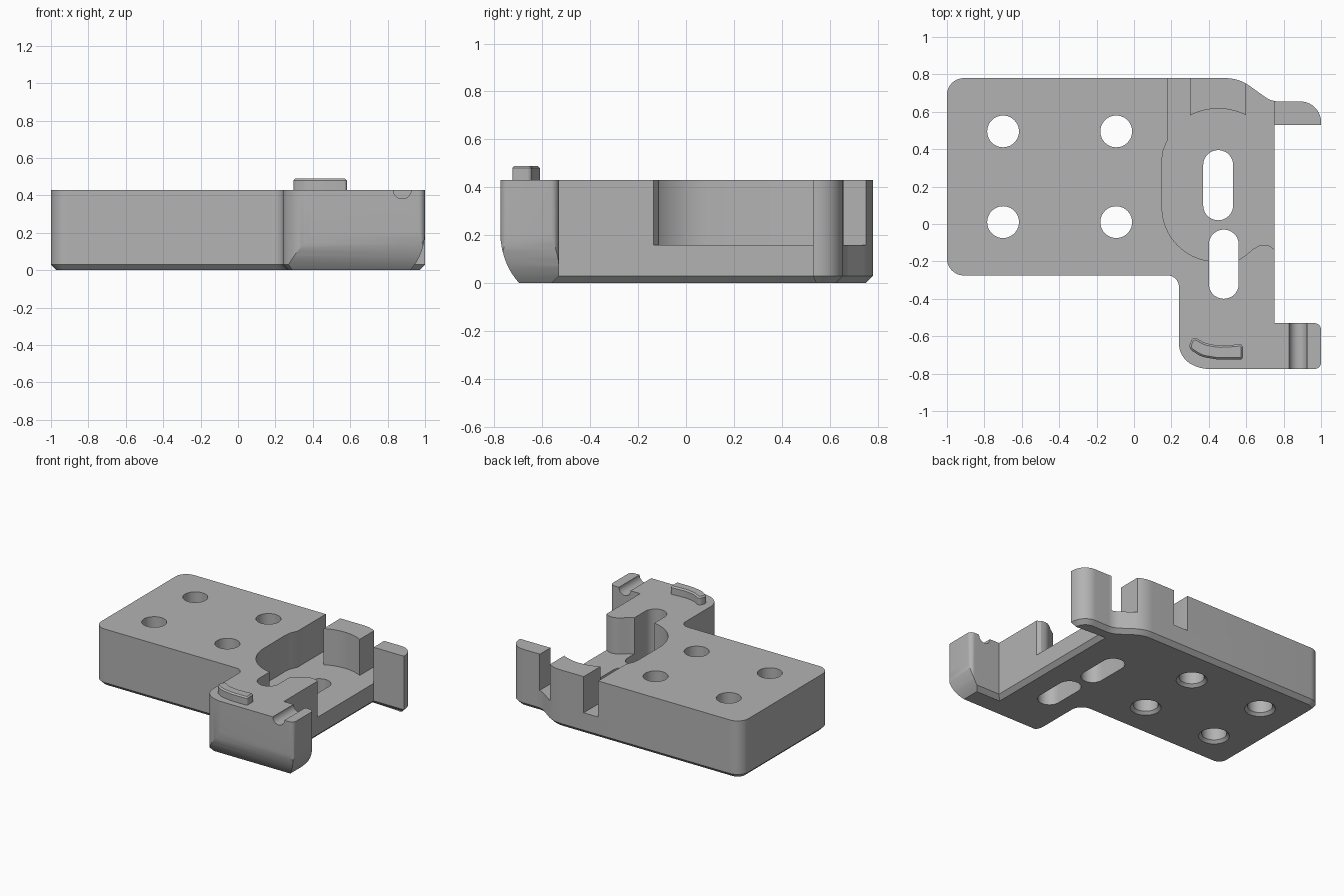
import bpy, bmesh, math
from mathutils import Vector

if "Cube" in bpy.data.objects:
    bpy.data.objects.remove(bpy.data.objects["Cube"])

grey = bpy.data.materials.new("plain grey")
grey.diffuse_color = (0.45, 0.45, 0.45, 1)
grey.use_nodes = True
grey.node_tree.nodes["Principled BSDF"].inputs["Base Color"].default_value = grey.diffuse_color


def rounded(corners, steps=10):
    """Polygon from (x, y, radius) corners with each corner filleted."""
    out = []
    for i, (x, y, r) in enumerate(corners):
        p = Vector((x, y))
        a = (Vector(corners[i - 1][:2]) - p).normalized()
        b = (Vector(corners[(i + 1) % len(corners)][:2]) - p).normalized()
        if r == 0:
            out.append(p)
            continue
        half = a.angle(b) / 2
        c = p + (a + b).normalized() * (r / math.sin(half))
        t = r / math.tan(half)
        u, v = p + a * t - c, p + b * t - c
        w = u.angle(v)
        for k in range(steps + 1):
            f = k / steps
            out.append(c + (u * math.sin((1 - f) * w) + v * math.sin(f * w)) / math.sin(w))
    return out


def inset(pts, d):
    """Mitred inward offset of a counter-clockwise polygon."""
    if d == 0:
        return pts
    out = []
    for i, p in enumerate(pts):
        e = (p - pts[i - 1]).normalized()
        f = (pts[(i + 1) % len(pts)] - p).normalized()
        n, m = Vector((-e.y, e.x)), Vector((-f.y, f.x))
        out.append(p + (n + m) * (d / (1 + n.dot(m))))
    return out


def prism(name, pts, layers, axis="z"):
    """Stack the profile along an axis; layers are (position, inset)."""
    place = {"x": lambda a, b, t: (t, a, b),
             "y": lambda a, b, t: (a, t, b),
             "z": lambda a, b, t: (a, b, t)}[axis]
    pts = [Vector(p) for p in pts]
    bm = bmesh.new()
    rings = [[bm.verts.new(place(p.x, p.y, t)) for p in inset(pts, d)] for t, d in layers]
    n = len(pts)
    for lo, hi in zip(rings, rings[1:]):
        for i in range(n):
            bm.faces.new((lo[i], lo[(i + 1) % n], hi[(i + 1) % n], hi[i]))
    bm.faces.new(rings[0][::-1])
    bm.faces.new(rings[-1])
    bmesh.ops.recalc_face_normals(bm, faces=bm.faces[:])
    me = bpy.data.meshes.new(name)
    bm.to_mesh(me)
    bm.free()
    me.materials.append(grey)
    ob = bpy.data.objects.new(name, me)
    bpy.context.collection.objects.link(ob)
    return ob


def activate(ob):
    bpy.ops.object.select_all(action="DESELECT")
    ob.select_set(True)
    bpy.context.view_layer.objects.active = ob


def cut(ob, cutter):
    activate(ob)
    mod = ob.modifiers.new("cut", "BOOLEAN")
    mod.operation, mod.solver, mod.object = "DIFFERENCE", "EXACT", cutter
    bpy.ops.object.modifier_apply(modifier=mod.name)
    bpy.data.objects.remove(cutter)


def arc(cx, cy, r, a0, a1, n):
    return [(cx + r * math.cos(math.radians(a0 + (a1 - a0) * k / n)),
             cy + r * math.sin(math.radians(a0 + (a1 - a0) * k / n))) for k in range(n + 1)]


# bracket body with a chamfered underside
TOP = 0.43
body = prism("bracket_body", rounded([
    (-1, -0.275, 0.09), (0.24, -0.275, 0.06), (0.24, -0.72, 0.13), (0.36, -0.775, 0.2),
    (1, -0.775, 0.035), (1, -0.53, 0.035), (0.75, -0.53, 0), (0.75, 0.53, 0),
    (1, 0.53, 0), (1, 0.655, 0.11), (0.735, 0.655, 0.13), (0.56, 0.78, 0.22),
    (-1, 0.78, 0.09)]), [(0, 0.03), (0.03, 0), (TOP, 0)])

# pocket, leaving the curved rear block and the rear tab standing
pocket = [(0.18, 0.9), (0.18, 0.45), (0.155, 0.39), (0.15, 0.35)]
pocket += arc(0.44, 0.09, 0.29, 180, 270, 20)
pocket += [(0.52, -0.2), (0.565, -0.188), (0.6, -0.165), (0.635, -0.135), (0.665, -0.117),
           (0.695, -0.112), (0.725, -0.117), (0.75, -0.135), (0.85, -0.135), (0.85, 0.5), (0.75, 0.5),
           (0.75, 0.9), (0.6, 0.9)]
pocket += arc(0.45, 0.29, 0.327, 62.7, 117.3, 16) + [(0.3, 0.9)]
cut(body, prism("pocket_cutter", pocket, [(0.16, 0), (0.6, 0)]))

# four screw holes, countersunk below
for x in (-0.7, -0.095):
    for y in (0.01, 0.495):
        circle = arc(x, y, 0.085, 0, 360, 40)[:-1]
        cut(body, prism("hole_cutter", circle, [(-0.02, -0.04), (0.02, 0), (0.6, 0)]))

# two long slots
for x, y0, y1 in ((0.45, 0.1, 0.315), (0.48, -0.32, -0.11)):
    slot = arc(x, y1, 0.08, 0, 180, 20) + arc(x, y0, 0.08, 180, 360, 20)
    cut(body, prism("slot_cutter", slot, [(-0.1, 0), (0.6, 0)]))

# rounded underside of the front foot, along its front and right edges
curve = [(0, 0.215), (0.002, 0.18), (0.008, 0.14), (0.018, 0.105), (0.031, 0.072),
         (0.048, 0.041), (0.067, 0.015), (0.08, 0), (0.15, -0.08), (-0.2, -0.08), (-0.2, 0.215)]
cut(body, prism("front_cutter", [(-0.7755 + d, z) for d, z in curve],
                [(0.1, 0), (1.2, 0)], "x"))
cut(body, prism("side_cutter", [(1.0005 - d, z) for d, z in curve],
                [(-0.9, 0), (-0.45, 0)], "y"))

# half-round groove across the foot
cut(body, prism("groove_cutter", arc(0.878, TOP, 0.048, 0, 360, 40)[:-1],
                [(-0.9, 0), (-0.45, 0)], "y"))

# curved raised key on the foot
key = prism("raised_key", rounded([
    (0.29, -0.665, 0.03), (0.36, -0.71, 0.12), (0.45, -0.725, 0.2), (0.582, -0.725, 0.015),
    (0.582, -0.637, 0.02), (0.545, -0.645, 0.03), (0.45, -0.65, 0.2), (0.38, -0.637, 0.1),
    (0.315, -0.6, 0.02)], 6), [(TOP - 0.02, 0), (0.48, 0), (0.49, 0.01)])

for ob in (body, key):
    activate(ob)
    bpy.ops.object.shade_smooth_by_angle(angle=math.radians(25))
